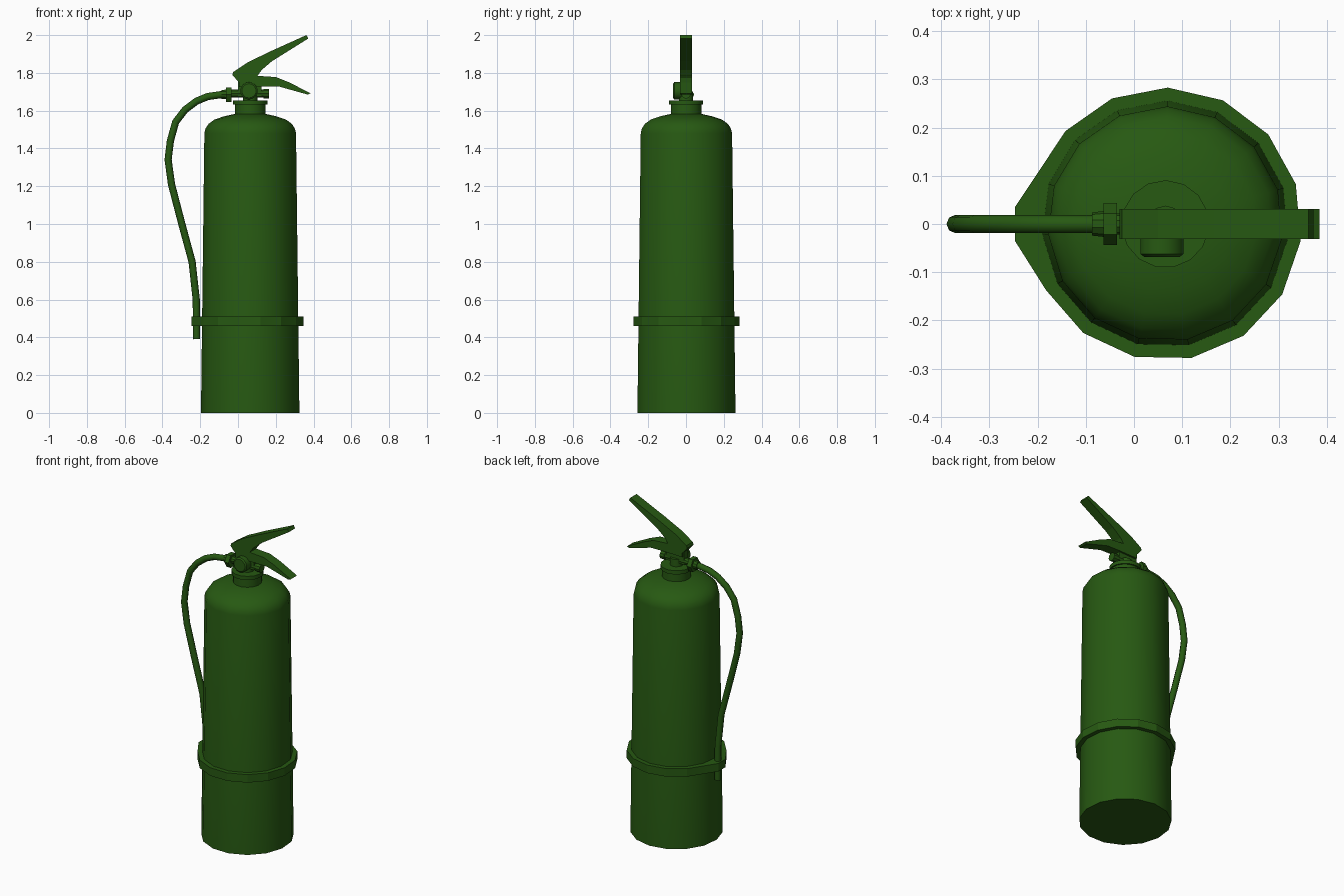
import bpy, bmesh, math
from math import cos, sin, radians
from mathutils import Matrix

if "Cube" in bpy.data.objects:
    bpy.data.objects.remove(bpy.data.objects["Cube"])

CX = 0.065   # axis of the cylinder
SIDES = 15
PHASE = 89   # direction of the first corner, degrees

green = bpy.data.materials.new("dark_green")
green.diffuse_color = (0.02, 0.10, 0.006, 1)
green.use_nodes = True
green.node_tree.nodes["Principled BSDF"].inputs["Base Color"].default_value = green.diffuse_color


def finish(name, bm, smooth=None):
    bmesh.ops.recalc_face_normals(bm, faces=bm.faces)
    me = bpy.data.meshes.new(name)
    bm.to_mesh(me)
    bm.free()
    ob = bpy.data.objects.new(name, me)
    bpy.context.collection.objects.link(ob)
    me.materials.append(green)
    if smooth:
        bpy.ops.object.select_all(action='DESELECT')
        ob.select_set(True)
        bpy.context.view_layer.objects.active = ob
        bpy.ops.object.shade_smooth_by_angle(angle=radians(smooth))
    return ob


def lathe(name, profile, sides=SIDES, axis='Z', at=(CX, 0, 0), phase=PHASE, smooth=35):
    """Turned solid with capped ends; profile is (radius, height) pairs."""
    bm = bmesh.new()
    rings = []
    for r, h in profile:
        angs = [radians(phase + 360 * i / sides) for i in range(sides)]
        rings.append([bm.verts.new((r * cos(a), r * sin(a), h)) for a in angs])
    for a, b in zip(rings, rings[1:]):
        for i in range(sides):
            j = (i + 1) % sides
            bm.faces.new((a[i], a[j], b[j], b[i]))
    bm.faces.new(rings[0])
    bm.faces.new(rings[-1])
    turn = {'Z': Matrix(), 'X': Matrix.Rotation(radians(90), 4, 'Y'),
            'Y': Matrix.Rotation(radians(90), 4, 'X')}[axis]
    bm.transform(Matrix.Translation(at) @ turn)
    return finish(name, bm, smooth)


def plate(name, outline, half):
    """Flat x-z outline extruded to both sides of y = 0."""
    bm = bmesh.new()
    face = bm.faces.new([bm.verts.new((x, -half, z)) for x, z in outline])
    new = bmesh.ops.extrude_face_region(bm, geom=[face])["geom"]
    bmesh.ops.translate(bm, vec=(0, 2 * half, 0),
                        verts=[v for v in new if isinstance(v, bmesh.types.BMVert)])
    return finish(name, bm)


# Tank with rounded shoulder
lathe("tank", [(0.262, 0), (0.244, 1.48), (0.238, 1.505), (0.222, 1.53), (0.19, 1.553),
               (0.14, 1.57), (0.08, 1.583)], smooth=45)

# Neck and collar
lathe("neck", [(0.082, 1.575), (0.082, 1.635)])
lathe("collar", [(0.091, 1.632), (0.091, 1.655)])
lathe("valve_stem", [(0.038, 1.65), (0.038, 1.70)], sides=12)

# Valve block, gauge and outlet
lathe("valve_tube", [(0.022, -0.04), (0.022, 0.165)], 10, 'X', (0, 0, 1.69))
lathe("valve_end", [(0.026, 0.135), (0.026, 0.165)], 10, 'X', (0, 0, 1.69))
plate("valve_block", [(0.0, 1.675), (0.125, 1.675), (0.125, 1.735), (0.10, 1.785),
                      (0.0, 1.785)], 0.02)
lathe("gauge", [(0.046, 0.0), (0.046, 0.062), (0.038, 0.068)], 14, 'Y', (0.058, 0, 1.705))
lathe("hose_nut", [(0.044, -0.063), (0.044, -0.035)], 6, 'X', (0, 0, 1.685), 90, None)
lathe("hose_sleeve", [(0.024, -0.087), (0.027, -0.06)], 10, 'X', (0, 0, 1.686))

# Squeeze lever above and carrying handle below
plate("upper_lever", [(-0.03, 1.79), (0.0, 1.755), (0.03, 1.735), (0.10, 1.745), (0.10, 1.78),
                      (0.125, 1.815), (0.18, 1.862), (0.372, 1.982), (0.362, 2.0),
                      (0.167, 1.912), (0.05, 1.855), (-0.025, 1.805)], 0.031)
plate("lower_handle", [(0.005, 1.725), (0.125, 1.728), (0.22, 1.727), (0.37, 1.685),
                       (0.385, 1.692), (0.27, 1.75), (0.20, 1.778), (0.09, 1.785),
                       (0.005, 1.76)], 0.031)

# Hose hanging down the left side
path = [(-0.08, 1.686), (-0.16, 1.675), (-0.22, 1.65), (-0.28, 1.605), (-0.33, 1.54),
        (-0.358, 1.44), (-0.37, 1.34), (-0.352, 1.21), (-0.30, 1.01), (-0.243, 0.80),
        (-0.221, 0.60), (-0.219, 0.39)]
curve = bpy.data.curves.new("hose", 'CURVE')
curve.dimensions = '3D'
curve.bevel_depth = 0.019
curve.bevel_resolution = 2
curve.use_fill_caps = True
spline = curve.splines.new('POLY')
spline.points.add(len(path) - 1)
for p, (x, z) in zip(spline.points, path):
    p.co = (x, 0, z, 1)
spline.use_smooth = True
curve.materials.append(green)
bpy.context.collection.objects.link(bpy.data.objects.new("hose", curve))

# Strap around tank, pulled out on the left to hold the hose
bm = bmesh.new()
loops = [[], [], [], []]
for i in range(SIDES):
    a = radians(PHASE + 24 * i)
    ux, uy = cos(a), sin(a)
    outer, inner = (CX + 0.283 * ux, 0.283 * uy), (CX + 0.254 * ux, 0.254 * uy)
    if ux < -0.9:
        outer = (-0.247, math.copysign(0.035, uy))
    for k, (p, z) in enumerate([(outer, 0.46), (outer, 0.51), (inner, 0.51), (inner, 0.46)]):
        loops[k].append(bm.verts.new((*p, z)))
for k in range(4):
    a, b = loops[k], loops[(k + 1) % 4]
    for i in range(SIDES):
        j = (i + 1) % SIDES
        bm.faces.new((a[i], a[j], b[j], b[i]))
finish("strap", bm)
